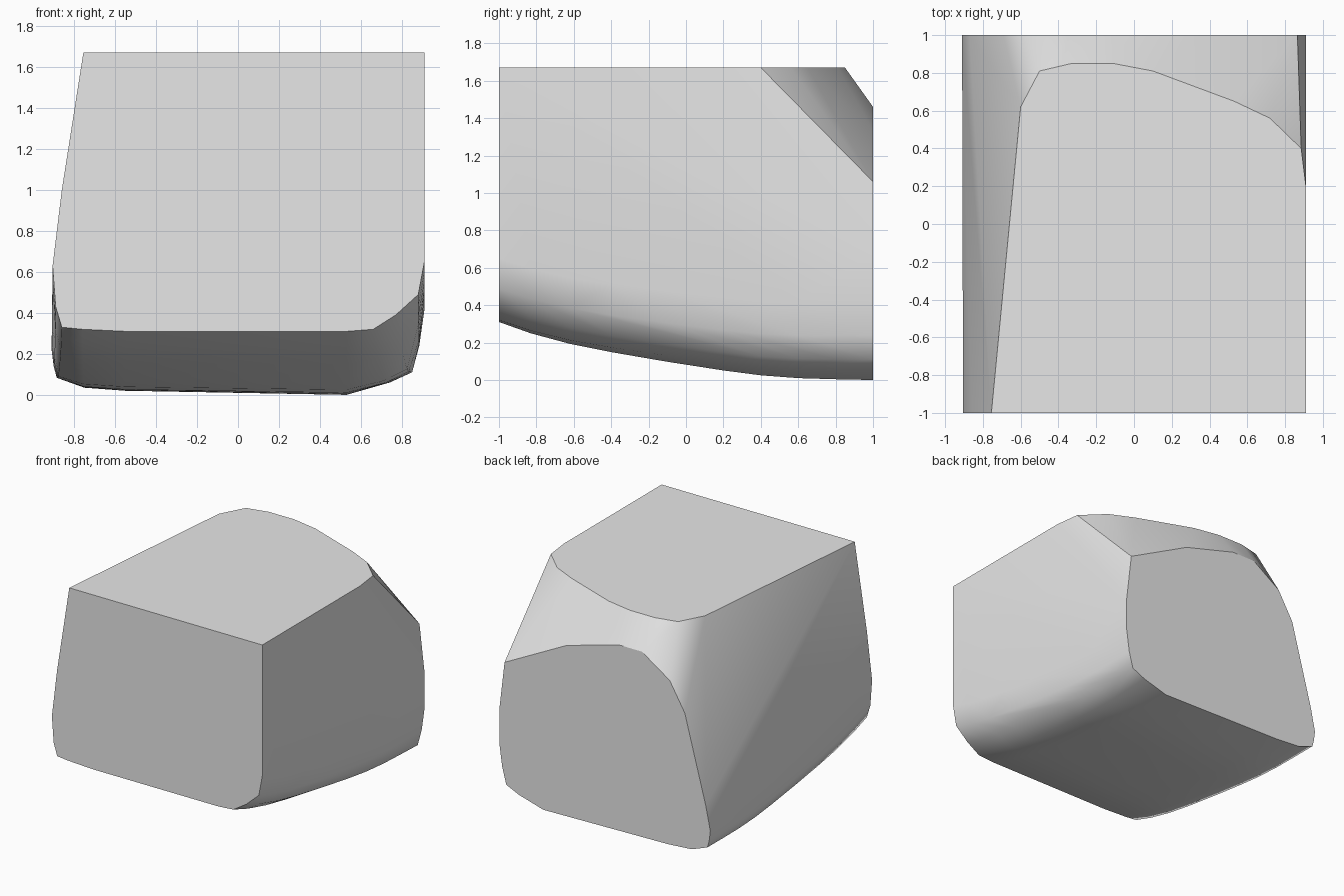
import bpy
import bmesh
import math

cube = bpy.data.objects.get("Cube")
if cube:
    bpy.data.objects.remove(cube, do_unlink=True)

TOP = 1.67

# Lower outlines (x, z) of the front and back faces, matched point for point
front_low = [(-0.905, 0.63), (-0.89, 0.43), (-0.86, 0.33), (-0.76, 0.32), (-0.55, 0.31),
             (0.53, 0.31), (0.66, 0.32), (0.77, 0.39), (0.88, 0.49), (0.91, 0.65)]
back_low = [(-0.91, 0.22), (-0.90, 0.14), (-0.885, 0.085), (-0.75, 0.035), (-0.55, 0.02),
            (0.53, 0.0), (0.74, 0.06), (0.85, 0.11), (0.885, 0.24), (0.91, 0.42)]

# Upper outlines of the front and back faces
front_high = [(-0.755, TOP), (-0.86, 1.0), (0.91, TOP)]
back_high = [(0.91, 0.68), (0.865, 1.06), (0.33, 1.335), (-0.12, 1.46), (-0.32, 1.46),
             (-0.56, 1.30), (-0.69, 1.08), (-0.87, 0.41)]

# Rounded back edge of the flat top (x, y)
top_arc = [(0.91, 0.2), (0.885, 0.4), (0.72, 0.56), (0.53, 0.65), (0.31, 0.73), (0.1, 0.81),
           (-0.11, 0.85), (-0.33, 0.85), (-0.5, 0.81), (-0.6, 0.62)]

points = [(x, -1, z) for x, z in front_low + front_high]
points += [(x, 1, z) for x, z in back_low + back_high]
points += [(x, y, TOP) for x, y in top_arc]

# Belly sections: blend of both lower outlines, sagging in the middle
for y, sag in [(-0.83, 0.034), (-0.62, 0.058), (-0.4, 0.068), (-0.1, 0.073),
               (0.2, 0.073), (0.4, 0.068), (0.6, 0.052), (0.8, 0.027)]:
    t = (y + 1) / 2
    for (xa, za), (xb, zb) in zip(front_low, back_low):
        points.append((xa + (xb - xa) * t, y, za + (zb - za) * t - sag))

# Body: convex solid around the outlines
bm = bmesh.new()
for p in points:
    bm.verts.new(p)
bmesh.ops.convex_hull(bm, input=bm.verts)
loose = [v for v in bm.verts if not v.link_faces]
bmesh.ops.delete(bm, geom=loose, context='VERTS')
bmesh.ops.dissolve_limit(bm, angle_limit=math.radians(0.5), verts=bm.verts, edges=bm.edges)
bmesh.ops.recalc_face_normals(bm, faces=bm.faces)
bm.normal_update()


def is_cap(face):
    return abs(face.normal.y) > 0.985 or face.normal.z > 0.985


# Smooth flanks with crisp edges around the flat cuts
for f in bm.faces:
    f.smooth = True
for e in bm.edges:
    high = min(v.co.z for v in e.verts) > 0.75
    crease = high and e.calc_face_angle(0) > math.radians(40)
    e.smooth = not (crease or any(is_cap(f) for f in e.link_faces))

mesh = bpy.data.meshes.new("block_body")
bm.to_mesh(mesh)
bm.free()
body = bpy.data.objects.new("block_body", mesh)
bpy.context.collection.objects.link(body)

# Plain grey
grey = bpy.data.materials.new("light_grey")
grey.use_nodes = True
colour = (0.8, 0.8, 0.8, 1)
grey.diffuse_color = colour
grey.node_tree.nodes["Principled BSDF"].inputs["Base Color"].default_value = colour
mesh.materials.append(grey)
